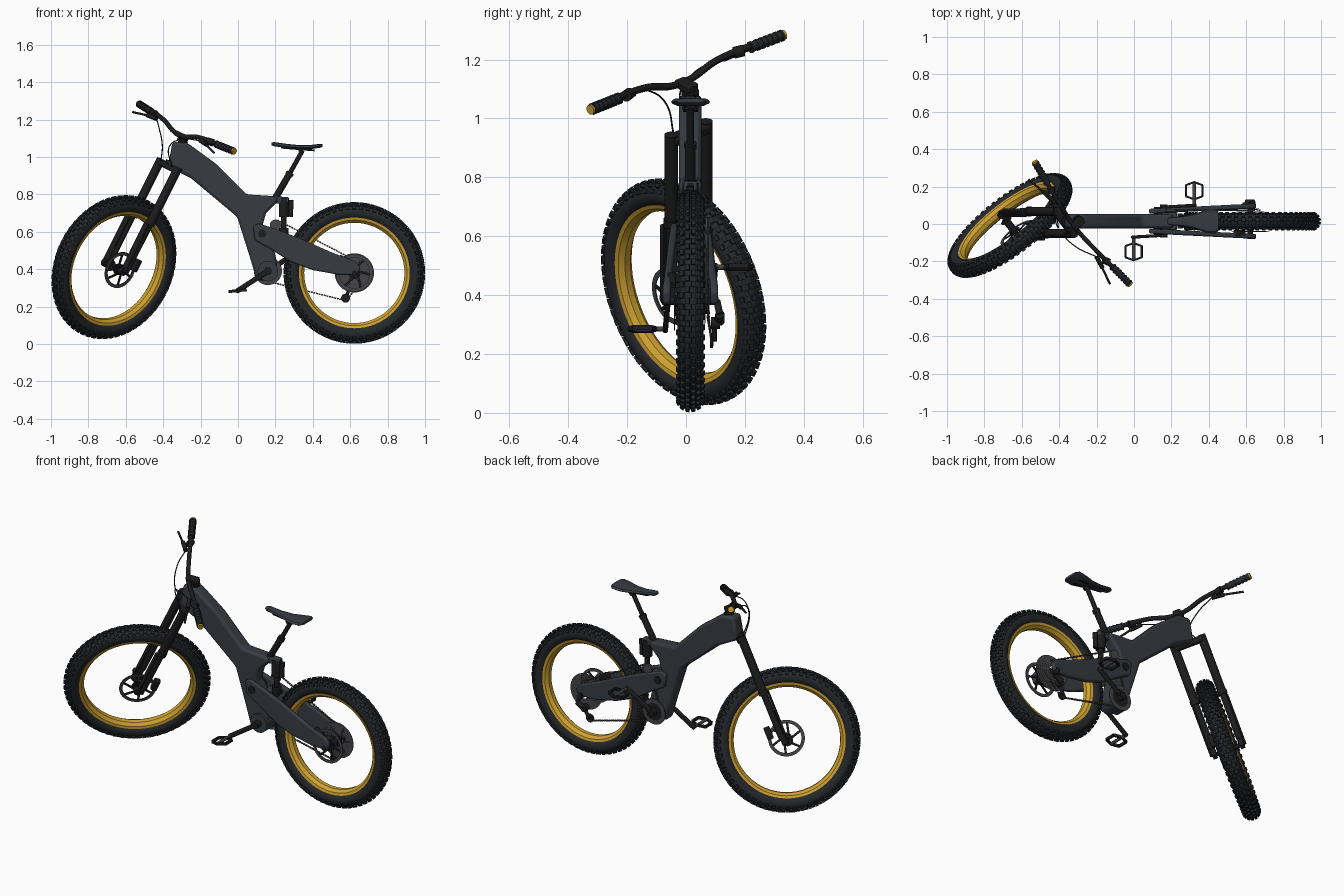
import bpy, bmesh
from math import sin, cos, pi, radians
from mathutils import Matrix, Vector

if "Cube" in bpy.data.objects:
    bpy.data.objects.remove(bpy.data.objects["Cube"])

T = Matrix.Translation
BIKE = T((0, .015, 0))
# steered frame: x backwards, y across, z along the steering axis
FORK = T((-.34, .015, 1.0)) @ Matrix.Rotation(radians(26.5), 4, 'Y') @ Matrix.Rotation(radians(41), 4, 'Z')


def material(name, rgb):
    m = bpy.data.materials.new(name)
    m.diffuse_color = (*rgb, 1)
    m.use_nodes = True
    m.node_tree.nodes["Principled BSDF"].inputs["Base Color"].default_value = m.diffuse_color
    return m


PAINT = material("frame_paint", (.038, .045, .055))
RUBBER = material("rubber", (.018, .021, .025))
BLACK = material("black_metal", (.012, .012, .013))
STEEL = material("dark_steel", (.06, .06, .065))
GOLD = material("gold", (.62, .36, .03))


def emit(name, bm, mat, M=BIKE, bevel=0):
    bmesh.ops.recalc_face_normals(bm, faces=bm.faces[:])
    me = bpy.data.meshes.new(name)
    bm.to_mesh(me)
    bm.free()
    me.materials.append(mat)
    me.shade_smooth()
    me.set_sharp_from_angle(angle=radians(35))
    ob = bpy.data.objects.new(name, me)
    ob.matrix_world = M
    bpy.context.collection.objects.link(ob)
    if bevel:
        b = ob.modifiers.new("bevel", 'BEVEL')
        b.width, b.segments, b.limit_method = bevel, 2, 'ANGLE'
    return ob


def rods(name, items, mat, M=BIKE, seg=16):
    """Cylinders or cones, each (start, end, radius[, end radius])."""
    bm = bmesh.new()
    for p, q, r, *r2 in items:
        p, q = Vector(p), Vector(q)
        d = q - p
        bmesh.ops.create_cone(bm, cap_ends=True, segments=seg, radius1=r, radius2=r2[0] if r2 else r, depth=d.length,
                              matrix=T((p + q) / 2) @ d.to_track_quat('Z', 'Y').to_matrix().to_4x4())
    return emit(name, bm, mat, M)


def boxes(name, items, mat, M=BIKE, bevel=0):
    """Boxes, each (matrix, size)."""
    bm = bmesh.new()
    for m, s in items:
        bmesh.ops.create_cube(bm, size=1, matrix=m @ Matrix.Diagonal((*s, 1)))
    return emit(name, bm, mat, M, bevel)


def plate(name, pts, y0, y1, mat, bevel=.01, slope=0, M=BIKE):
    """Side profile in xz extruded across y, optionally splayed along x."""
    bm = bmesh.new()
    a, b = ([bm.verts.new((x, y + slope * x, z)) for x, z in pts] for y in (y0, y1))
    bm.faces.new(a)
    bm.faces.new(b[::-1])
    for i in range(len(pts)):
        j = (i + 1) % len(pts)
        bm.faces.new((a[j], a[i], b[i], b[j]))
    return emit(name, bm, mat, M, bevel)


def skin(name, rings, mat, M, wrap):
    bm = bmesh.new()
    vs = [[bm.verts.new(p) for p in r] for r in rings]
    n = len(vs[0])
    for i in range(len(vs) if wrap else len(vs) - 1):
        a, b = vs[i], vs[(i + 1) % len(vs)]
        for j in range(n):
            k = (j + 1) % n
            bm.faces.new((a[j], a[k], b[k], b[j]))
    if not wrap:
        bm.faces.new(vs[0])
        bm.faces.new(vs[-1])
    return emit(name, bm, mat, M)


def lathe(name, prof, mat, M, seg=64):
    """Closed (radius, y) profile spun around the y axis."""
    return skin(name, [[(r * cos(t), y, r * sin(t)) for r, y in prof]
                       for t in (2 * pi * i / seg for i in range(seg))], mat, M, True)


def tube(name, pts, r, mat, M):
    cu = bpy.data.curves.new(name, 'CURVE')
    cu.dimensions, cu.bevel_depth, cu.bevel_resolution, cu.use_fill_caps = '3D', r, 3, True
    sp = cu.splines.new('BEZIER')
    sp.bezier_points.add(len(pts) - 1)
    for b, p in zip(sp.bezier_points, pts):
        b.co, b.handle_left_type, b.handle_right_type = p, 'AUTO', 'AUTO'
    cu.materials.append(mat)
    ob = bpy.data.objects.new(name, cu)
    ob.matrix_world = M
    bpy.context.collection.objects.link(ob)


def ring(r0, r1, y0, y1):
    return [(r0, y0), (r1, y0), (r1, y1), (r0, y1)]


def wheel(tag, M, R):
    rc, w = R - .052, .042
    arc = [radians(-150 + 25 * i) for i in range(13)]
    lathe(tag + "_tire", [(rc + w * cos(t), w * 1.08 * sin(t)) for t in arc], RUBBER, M, 72)
    # tread knobs
    knobs = []
    for row, ang in enumerate((-62, -36, -12, 12, 36, 62)):
        for i in range(60):
            t = 2 * pi * (i + .5 * (row % 2)) / 60
            m = (Matrix.Rotation(t, 4, 'Y') @ T((rc, 0, 0)) @ Matrix.Rotation(radians(ang), 4, 'Z')
                 @ T((w + .003, 0, 0)))
            knobs.append((m, (.014, .014, .019)))
    boxes(tag + "_tread", knobs, RUBBER, M)
    # rim
    q = R - .088
    lathe(tag + "_rim", [(q + .006, -.034), (q + .006, .034), (q - .008, .03), (q - .022, .012),
                         (q - .022, -.012), (q - .008, -.03)], GOLD, M)
    # hub and brake rotor
    rods(tag + "_hub", [((0, -.075, 0), (0, .075, 0), .012), ((0, -.05, 0), (0, .045, 0), .02),
                        ((0, -.045, 0), (0, -.038, 0), .032), ((0, .03, 0), (0, .037, 0), .032)], BLACK, M, 20)
    lathe(tag + "_brake_rotor", ring(.082, .1, -.056, -.052), STEEL, M, 48)
    arms = []
    for i in range(6):
        m = Matrix.Rotation(i * pi / 3, 4, 'Y')
        arms.append((m @ T((.052, -.054, 0)) @ Matrix.Rotation(.3, 4, 'Y'), (.07, .005, .012)))
    boxes(tag + "_rotor_arms", arms, BLACK, M)


REAR = BIKE @ T((.622, 0, .38))
wheel("front_wheel", FORK @ T((-.035, 0, -.671)), .40)
wheel("rear_wheel", REAR, .378)

# frame body and motor housing
plate("frame_body", [(-.375, .95), (-.35, 1.08), (-.27, 1.075), (-.12, .965), (.045, .80), (.20, .79),
                     (.215, .765), (.15, .70), (.13, .63), (.18, .56), (.21, .43), (.19, .34), (.10, .34),
                     (.065, .46), (-.005, .68), (-.25, .885)], -.038, .038, PAINT, .014)
rods("bottom_bracket_housing", [((.16, -.05, .39), (.16, .05, .39), .055)], PAINT, seg=32)
rods("swingarm_pivot", [((.13, -.075, .59), (.13, .075, .59), .022)], BLACK, seg=20)
plate("shock_mount", [(.19, .79), (.27, .785), (.27, .755), (.2, .75)], -.022, .022, PAINT, .005)

# swingarm, one arm each side
arm = [(.08, .63), (.11, .645), (.2, .615), (.33, .565), (.5, .49), (.63, .44), (.655, .41), (.64, .37),
       (.54, .37), (.4, .395), (.28, .44), (.17, .51), (.09, .555)]
for side, s in (("left", -1), ("right", 1)):
    plate("swingarm_" + side, arm, s * .036, s * .062, PAINT, .008, s * .05)
boxes("swingarm_bridge", [(T((.205, 0, .565)), (.05, .1, .06))], PAINT, bevel=.01)

# rear shock
rods("rear_shock", [((.245, 0, .78), (.245, 0, .68), .027), ((.245, 0, .69), (.245, 0, .56), .015),
                    ((.245, 0, .62), (.245, 0, .585), .026), ((.245, -.04, .57), (.245, .04, .57), .013),
                    ((.285, .0, .77), (.28, 0, .68), .013)], BLACK, seg=20)

# seat post and seat
rods("seat_post", [((.2, 0, .78), (.275, 0, .91), .018), ((.27, 0, .9), (.345, 0, 1.035), .0125),
                   ((.27, 0, .9), (.28, 0, .917), .021)], BLACK, seg=20)
rods("seat_rails", [((.23, s * .014, 1.05), (.41, s * .024, 1.035), .005) for s in (-1, 1)]
     + [((.335, -.026, 1.035), (.335, .026, 1.035), .013)], BLACK, seg=10)
seat = []
for x, w, zt, zb in ((.178, .012, 1.075, 1.062), (.19, .021, 1.08, 1.055), (.26, .026, 1.07, 1.045),
                     (.33, .042, 1.063, 1.04), (.39, .063, 1.064, 1.04), (.435, .066, 1.07, 1.046),
                     (.452, .05, 1.068, 1.052)):
    seat.append([(x, w * u, zb + (zt - zb) * v) for u, v in
                 ((-.7, .1), (-1, .45), (-.85, .85), (-.4, 1), (.4, 1), (.85, .85), (1, .45), (.7, .1))])
skin("seat", seat, PAINT, BIKE, False)

# cranks and pedals
BB = Vector((.16, 0, .39))
for side, s in (("left", -1), ("right", 1)):
    tip = BB + Vector((s * .162, s * .085, s * .105))
    root = Vector((BB.x, s * .075, BB.z))
    d = tip - root
    m = T((root + tip) / 2) @ d.to_track_quat('X', 'Z').to_matrix().to_4x4()
    boxes("crank_" + side, [(m, (d.length + .02, .017, .027))], BLACK, bevel=.006)
    P = BIKE @ T((tip.x, s * .163, tip.z)) @ Matrix.Rotation(radians(-6), 4, 'Y')
    bars = [(T((u * .044, 0, 0)), (.01, .062, .016)) for u in (-1, 1)]
    bars += [(T((u * .022, v * .038, 0)) @ Matrix.Rotation(-u * v * .35, 4, 'Z'), (.05, .01, .016))
             for u in (-1, 1) for v in (-1, 1)]
    boxes("pedal_" + side, bars, BLACK, P)
    rods("pedal_axle_" + side, [((0, -s * .085, 0), (0, s * .042, 0), .009)], STEEL, P)
rods("crank_axle", [((.16, -.088, .39), (.16, .088, .39), .02)], BLACK, seg=20)

# chainring, idler and cassette
lathe("chainring", ring(.052, .075, .056, .061), STEEL, BIKE @ T(BB), 40)
rods("chainring_carrier", [((.16, .05, .39), (.16, .06, .39), .055)], BLACK, seg=24)
rods("idler_pulley", [((.2, .052, .635), (.2, .066, .635), .03)], STEEL, seg=20)
for i in range(7):
    r, y = .105 - .01 * i, .038 + .0045 * i
    lathe("cassette_ring_%d" % (i + 1), ring(r - .013, r, y, y + .002), STEEL, REAR, 40)
boxes("cassette_spider", [(Matrix.Rotation(i * pi / 3, 4, 'Y') @ T((.052, .041, 0))
                           @ Matrix.Rotation(-.25, 4, 'Y'), (.085, .004, .009)) for i in range(6)], STEEL, REAR)

# chain
links = []
for a, b in (((.215, .059, .66), (.64, .059, .44)), ((.2, .059, .455 - .13), (.575, .075, .232)),
             ((.13, .059, .44), (.175, .059, .62)), ((.598, .07, .255), (.67, .059, .35))):
    a, b = Vector(a), Vector(b)
    d = b - a
    rot = d.to_track_quat('X', 'Z').to_matrix().to_4x4()
    n = int(d.length / .014)
    links += [(T(a + d * (i / n)) @ rot, (.0105, .007, .008)) for i in range(n + 1)]
boxes("chain", links, STEEL)

# derailleur and rear brake caliper
rods("derailleur", [((.62, .09, .38), (.64, .1, .335), .012), ((.64, .1, .335), (.6, .1, .31), .016),
                    ((.6, .07, .305), (.6, .1, .305), .02), ((.575, .066, .245), (.575, .076, .245), .024),
                    ((.6, .082, .305), (.575, .082, .245), .009)], BLACK)
rods("rear_axle", [((.622, -.095, .38), (.622, .095, .38), .014)], BLACK)
boxes("rear_brake_caliper", [(T((.565, -.062, .45)) @ Matrix.Rotation(.5, 4, 'Y'), (.06, .03, .032))], BLACK, bevel=.005)

# fork: crown, legs, lower guards and dropouts
rods("steerer", [((0, 0, -.07), (0, 0, .125), .02), ((0, 0, -.045), (0, 0, -.03), .034),
                 ((0, 0, .088), (0, 0, .104), .03)], BLACK, FORK, 24)
boxes("fork_crown", [(T((-.005, 0, -.06)), (.05, .165, .035))], BLACK, FORK, .01)
for side, s in (("left", -1), ("right", 1)):
    y = s * .078
    rods("fork_leg_" + side, [((-.01, y, -.04), (-.01, y, -.38), .0235), ((-.01, y, -.37), (-.012, y, -.64), .0175),
                              ((-.01, y, -.36), (-.01, y, -.385), .0265),
                              ((-.035, y - s * .012, -.671), (-.035, y + s * .012, -.671), .022)], BLACK, FORK, 20)
    boxes("fork_guard_" + side, [(T((-.036, y + s * .005, -.53)), (.012, .04, .29)),
                                 (T((-.022, y, -.65)), (.04, .03, .06))], BLACK, FORK, .004)
boxes("front_brake_caliper", [(T((.045, -.06, -.61)), (.035, .032, .07))], BLACK, FORK, .005)

# stem and handlebar
boxes("stem", [(T((-.02, 0, .118)), (.075, .045, .03))], BLACK, FORK, .006)
bar = [(-.045, .04, .12), (-.045, .16, .152), (-.018, .425, .168)]
tube("handlebar", [(x, -y, z) for x, y, z in bar[::-1]] + bar, .0125, BLACK, FORK)
for side, s in (("left", -1), ("right", 1)):
    a, b = Vector((-.031, s * .295, .161)), Vector((-.017, s * .43, .169))
    d = (b - a).normalized()
    rods("grip_" + side, [(a, b, .0175)] + [(a + d * k, a + d * (k + .008), .0205)
                                           for k in (0, .025, .045, .065, .085, .105, .125)], RUBBER, FORK)
    rods("grip_cap_" + side, [(b, b + d * .007, .017)], GOLD, FORK)
    # brake lever, clamp and hose
    rods("brake_lever_" + side, [((-.045, s * .235, .155), (-.03, s * .265, .16), .02),
                                 ((-.06, s * .2, .14), (-.07, s * .27, .135), .012),
                                 ((-.07, s * .265, .135), (-.085, s * .37, .115), .006)], BLACK, FORK, 12)
    tube("brake_hose_" + side, [(-.06, s * .2, .14), (-.1, s * .1, .10), (-.09, s * .03, .03),
                                (-.03, s * .05, -.05)], .003, BLACK, FORK)
